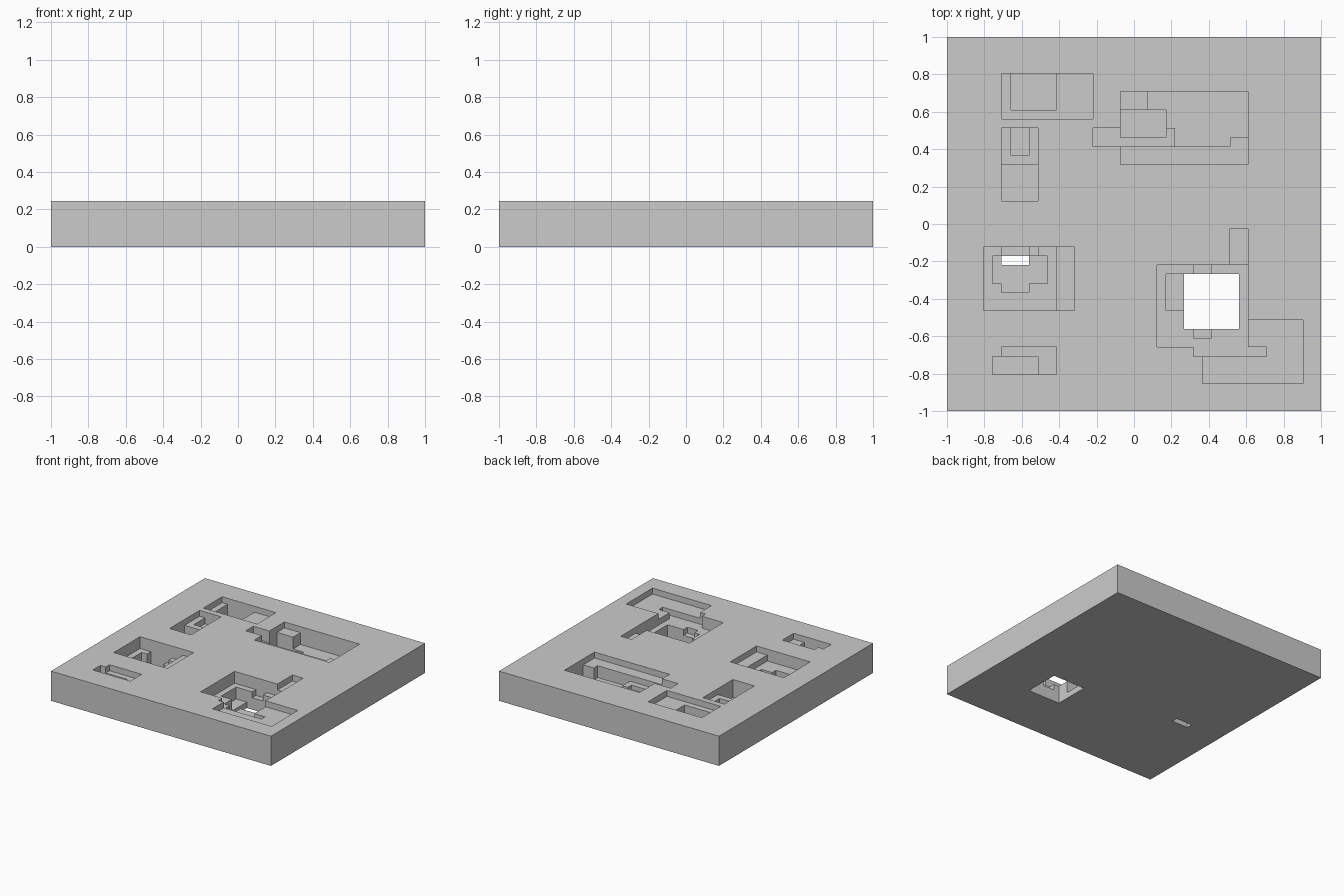
import bpy
import bmesh
from mathutils import Vector

cube = bpy.data.objects.get("Cube")
if cube:
    bpy.data.objects.remove(cube, do_unlink=True)

# The slab is a square of small cells, with stepped pits sunk a whole number of cells deep
SIDE, THICK = 41, 5
UNIT = 2 / SIDE
depth = {(i, j): 0 for i in range(SIDE) for j in range(SIDE)}


def sink(x0, x1, y0, y1, d):
    """Set the floor depth of a rectangle of cells; later calls override."""
    for i in range(x0, x1):
        for j in range(y0, y1):
            depth[i, j] = d


# Back left pit
sink(6, 16, 32, 37, 1)
sink(7, 12, 33, 37, 3)

# Small left pit
sink(6, 10, 23, 27, 3)
sink(6, 10, 27, 31, 1)
sink(7, 9, 28, 31, 2)

# Left pit with a slot through the base
sink(4, 12, 11, 18, 2)
sink(12, 14, 11, 18, 1)
sink(5, 11, 14, 17, 4)
sink(6, 9, 13, 14, 4)
sink(6, 9, 17, 18, 4)
sink(9, 10, 17, 18, 3)
sink(6, 9, 16, 17, THICK)

# Front left pit
sink(6, 12, 4, 7, 1)
sink(5, 10, 4, 6, 2)

# Back right pit with a side arm
sink(19, 33, 27, 35, 3)
sink(19, 33, 27, 29, 1)
sink(31, 33, 29, 30, 1)
sink(16, 25, 29, 31, 2)
sink(19, 22, 33, 35, 1)
sink(19, 24, 30, 33, 4)

# Front right pit with a square opening through the base
sink(28, 39, 3, 10, 1)
sink(31, 33, 16, 20, 1)
sink(23, 33, 7, 16, 2)
sink(27, 35, 6, 7, 2)
sink(24, 26, 11, 15, 4)
sink(27, 29, 15, 16, 3)
sink(27, 29, 8, 9, 3)
sink(26, 32, 9, 15, THICK)


def solid(cell):
    i, j, k = cell
    return k >= 0 and k < THICK - depth.get((i, j), THICK)


# Skin every boundary between a filled cell and an empty one
bm = bmesh.new()
for i, j in depth:
    for k in range(THICK):
        if not solid((i, j, k)):
            continue
        for axis in range(3):
            for sign in (-1, 1):
                near = [i, j, k]
                near[axis] += sign
                if solid(near):
                    continue
                n, u, v = Vector(), Vector(), Vector()
                n[axis] = sign / 2
                u[(axis + 1) % 3] = 0.5
                v[(axis + 2) % 3] = sign / 2
                mid = Vector((i + 0.5 - SIDE / 2, j + 0.5 - SIDE / 2, k + 0.5)) + n
                ring = (mid - u - v, mid + u - v, mid + u + v, mid - u + v)
                bm.faces.new([bm.verts.new(p * UNIT) for p in ring])

# Weld the cells and merge flat areas
bmesh.ops.remove_doubles(bm, verts=bm.verts, dist=UNIT / 100)
bmesh.ops.dissolve_limit(bm, angle_limit=0.01, verts=bm.verts, edges=bm.edges)
bmesh.ops.triangulate(bm, faces=[f for f in bm.faces if len(f.verts) > 4])
mesh = bpy.data.meshes.new("pitted_slab")
bm.to_mesh(mesh)
bm.free()

# Plain grey finish
grey = bpy.data.materials.new("light_grey")
grey.use_nodes = True
colour = (0.6, 0.6, 0.6, 1)
grey.diffuse_color = colour
grey.node_tree.nodes["Principled BSDF"].inputs["Base Color"].default_value = colour
mesh.materials.append(grey)

slab = bpy.data.objects.new("pitted_slab", mesh)
bpy.context.collection.objects.link(slab)
